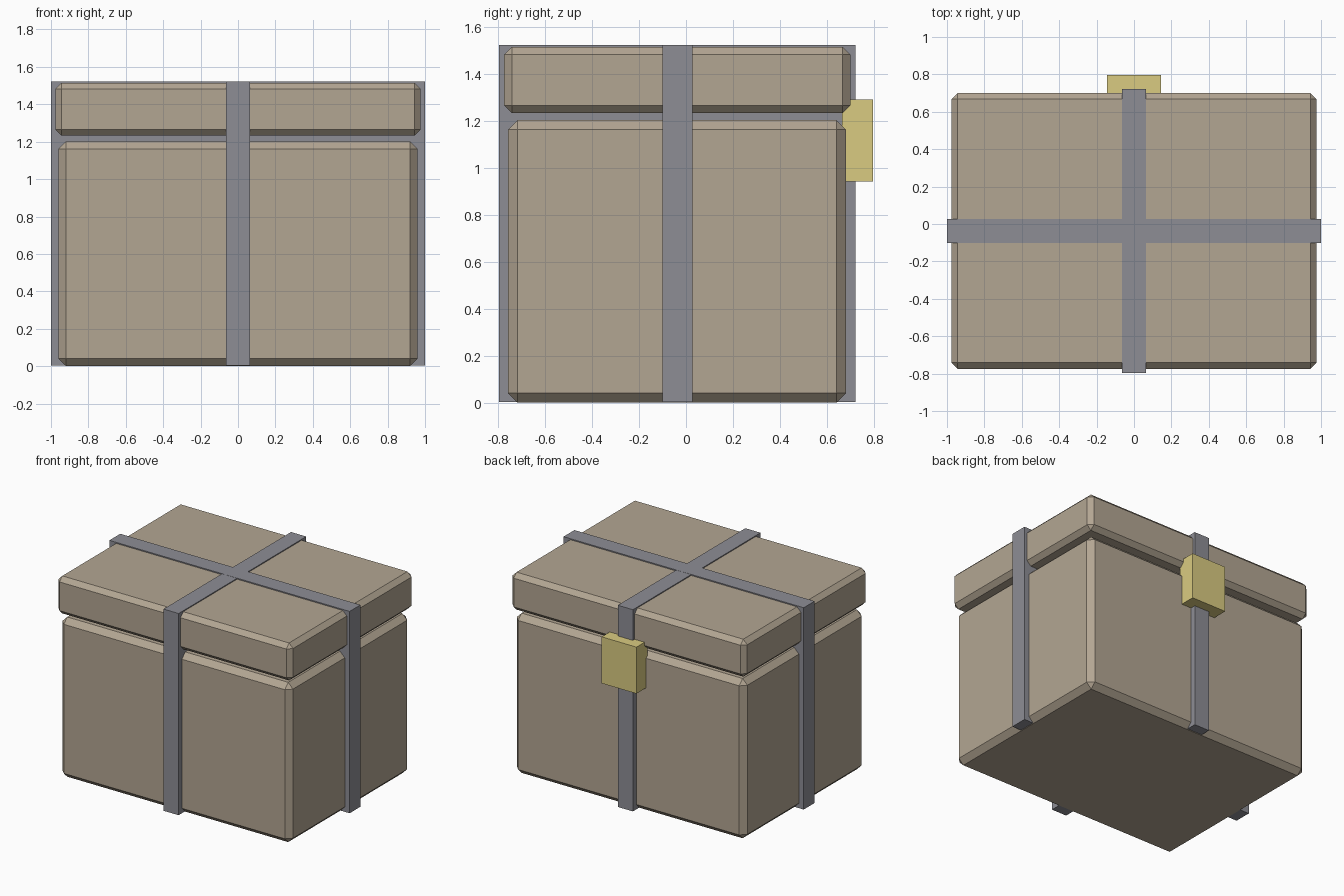
import bpy

if "Cube" in bpy.data.objects:
    bpy.data.objects.remove(bpy.data.objects["Cube"])


def material(name, color):
    mat = bpy.data.materials.new(name)
    mat.diffuse_color = (*color, 1)
    mat.use_nodes = True
    mat.node_tree.nodes["Principled BSDF"].inputs["Base Color"].default_value = mat.diffuse_color
    return mat


TAN = material("tan", (0.45, 0.38, 0.29))
STEEL = material("steel", (0.27, 0.27, 0.30))
BRASS = material("brass", (0.70, 0.60, 0.22))


def box(name, lo, hi, mat, bevel=0):
    """Axis-aligned box between two corners, with an optional flat chamfer."""
    center = [(a + b) / 2 for a, b in zip(lo, hi)]
    bpy.ops.mesh.primitive_cube_add(size=1, location=center)
    ob = bpy.context.object
    ob.name = name
    ob.scale = [b - a for a, b in zip(lo, hi)]
    bpy.ops.object.transform_apply(location=False, rotation=False, scale=True)
    ob.data.materials.append(mat)
    if bevel:
        mod = ob.modifiers.new("chamfer", 'BEVEL')
        mod.width = bevel
        mod.segments = 1
    return ob


# Chest body and overhanging lid, with a narrow gap between them
box("chest_body", (-0.96, -0.757, 0.0), (0.96, 0.681, 1.202), TAN, 0.04)
box("chest_lid", (-0.977, -0.774, 1.232), (0.977, 0.70, 1.514), TAN, 0.033)

# Crossed straps run right through the chest, so they show in the lid gap
box("side_strap", (-1.0, -0.101, 0.003), (1.0, 0.028, 1.522), STEEL)
box("front_back_strap", (-0.063, -0.796, 0.003), (0.063, 0.721, 1.521), STEEL)

# Lock plate on the back
box("lock", (-0.145, 0.663, 0.94), (0.145, 0.796, 1.29), BRASS)
